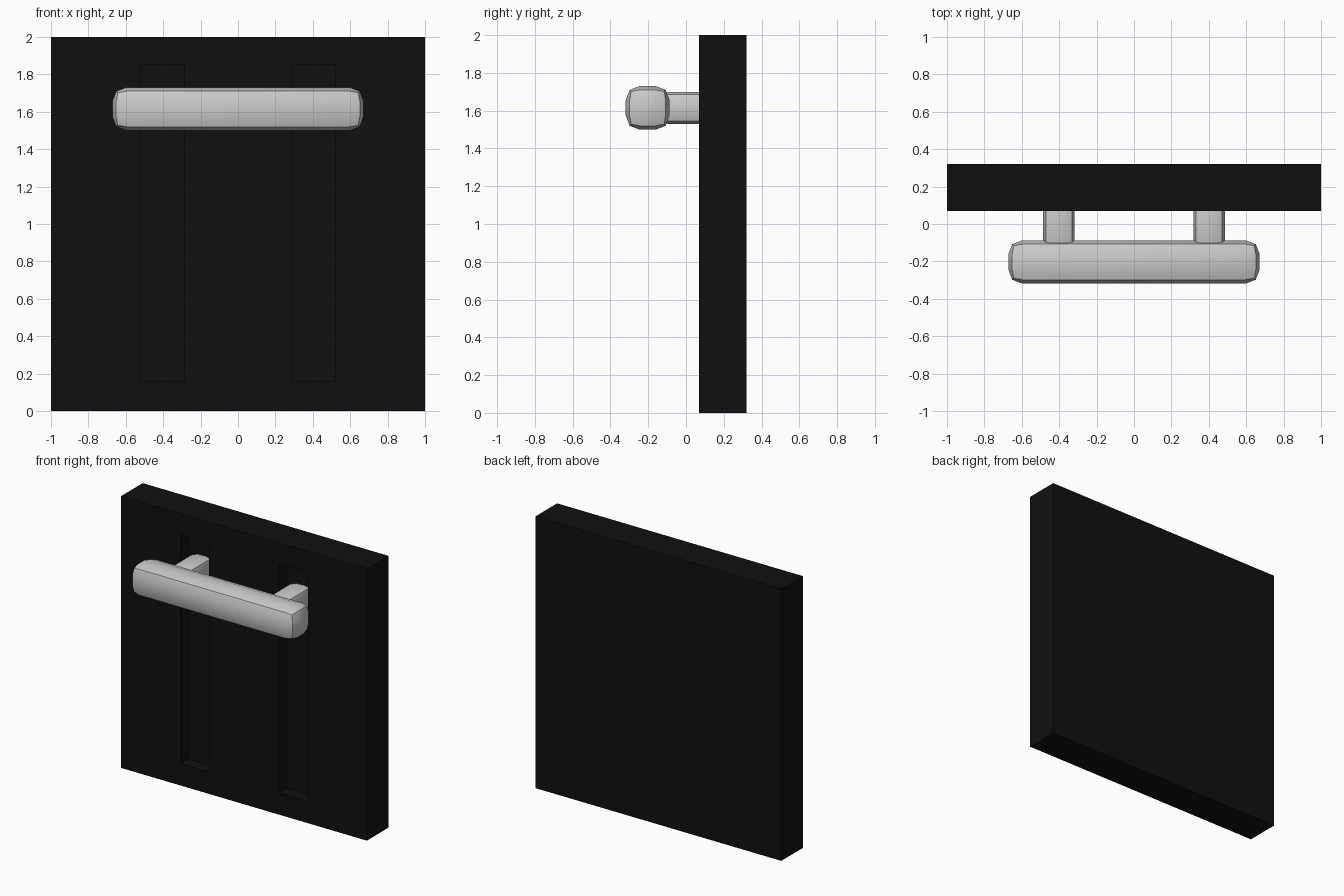
import bpy, bmesh, math
from mathutils import Vector

if "Cube" in bpy.data.objects:
    bpy.data.objects.remove(bpy.data.objects["Cube"])


def link(name, bm):
    mesh = bpy.data.meshes.new(name)
    bm.to_mesh(mesh)
    bm.free()
    obj = bpy.data.objects.new(name, mesh)
    bpy.context.collection.objects.link(obj)
    return obj


def box(name, lo, hi):
    lo, hi = Vector(lo), Vector(hi)
    bm = bmesh.new()
    bmesh.ops.create_cube(bm, size=1)
    for v in bm.verts:
        v.co = Vector([(lo[i] + hi[i]) / 2 + v.co[i] * (hi[i] - lo[i]) for i in range(3)])
    return link(name, bm)


def pillow_bar(name, center, axis, half_len, r):
    """Puffed cube with 3 x 3 quads per side, stretched along one axis."""
    bm = bmesh.new()
    bmesh.ops.create_cube(bm, size=2)
    bmesh.ops.subdivide_edges(bm, edges=bm.edges[:], cuts=2, use_grid_fill=True)
    for v in bm.verts:
        outer = sum(abs(c) > 0.9 for c in v.co)
        reach = {1: 1.0, 2: 0.82, 3: 0.75}[outer] * r
        p = Vector([math.copysign(reach if abs(c) > 0.9 else 0.35 * r, c) for c in v.co])
        p[axis] += math.copysign(half_len - r, p[axis])
        v.co = p + Vector(center)
    obj = link(name, bm)
    obj.data.shade_smooth()
    obj.data.set_sharp_from_angle(angle=math.radians(30))
    return obj


# Dark square panel
panel = box("panel", (-1, 0.07, 0), (1, 0.32, 2))
black = bpy.data.materials.new("black")
black.diffuse_color = (0.005, 0.005, 0.005, 1)
black.use_nodes = True
black.node_tree.nodes["Principled BSDF"].inputs["Base Color"].default_value = black.diffuse_color
panel.data.materials.append(black)

# Two vertical slots, with a handle post riding in each
for side, label in ((-1, "left"), (1, "right")):
    x = side * 0.402
    cutter = box(label + "_slot_cutter", (x - 0.117, -0.02, 0.16), (x + 0.117, 0.16, 1.85))
    cutter.data.materials.append(black)
    cutter.hide_render = True
    cutter.hide_viewport = True
    mod = panel.modifiers.new(label + "_slot", "BOOLEAN")
    mod.operation = "DIFFERENCE"
    mod.solver = "EXACT"
    mod.object = cutter
    pillow_bar(label + "_post", (x, 0.02, 1.615), 1, 0.17, 0.085)

# Horizontal grip
pillow_bar("grip", (0, -0.203, 1.615), 0, 0.672, 0.116)
